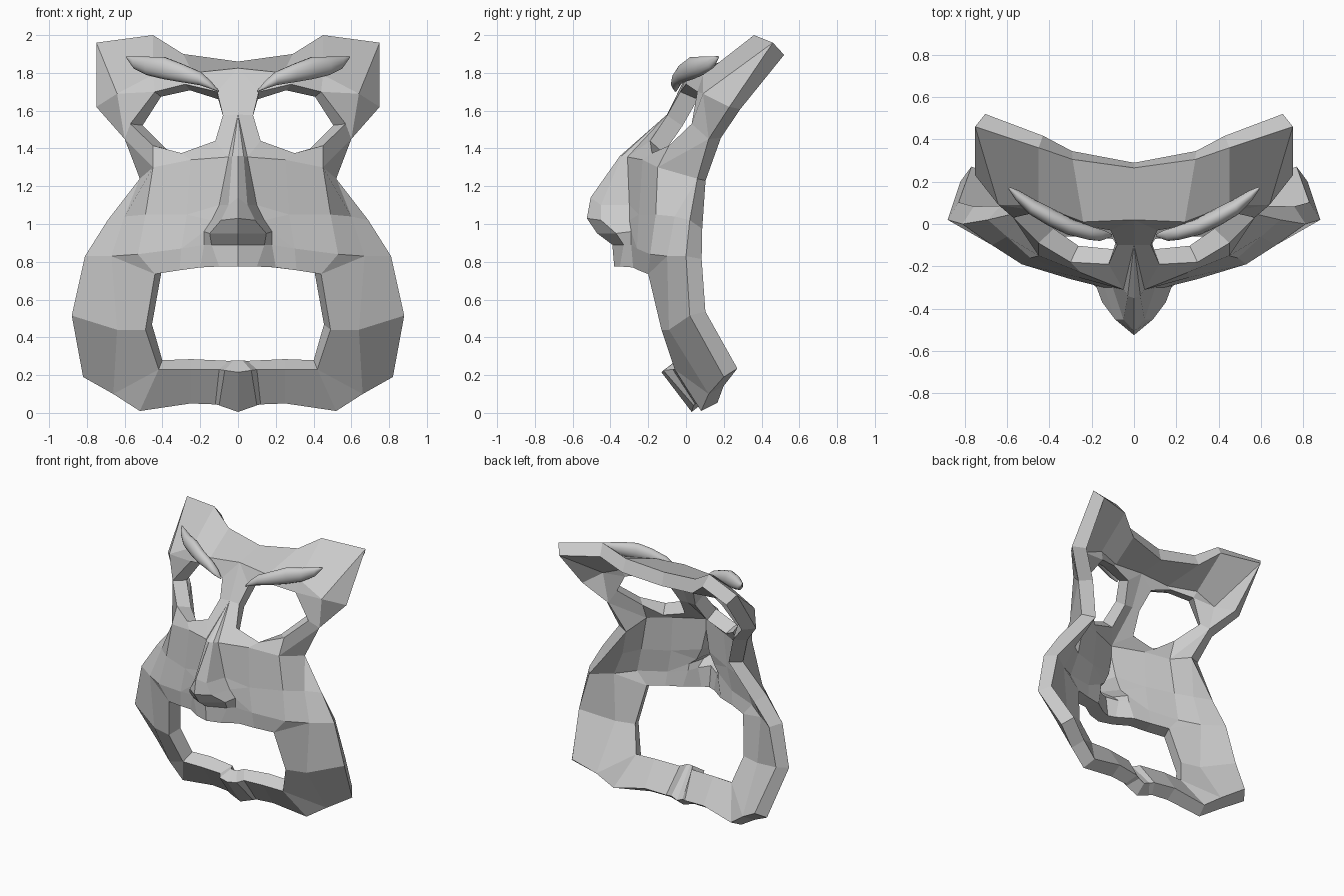
import bpy, bmesh, math
from mathutils import Vector

if "Cube" in bpy.data.objects:
    bpy.data.objects.remove(bpy.data.objects["Cube"])

bm = bmesh.new()
cache = {}

def vert(p):
    if p not in cache:
        cache[p] = bm.verts.new(p)
    return cache[p]

def face(*pts):
    # repeated points collapse, so a quad may become a triangle
    vs = list(dict.fromkeys(vert(p) for p in pts))
    if len(vs) > 2 and not bm.faces.get(vs):
        bm.faces.new(vs)

def strip(a, b):
    for i in range(len(a) - 1):
        face(a[i], a[i + 1], b[i + 1], b[i])

# Nose columns, from the ridge to the cheek
ridge = [(0, -.35, 1.36), (0, -.505, 1.14), (0, -.525, 1.03), (0, -.47, .95), (0, -.39, .89)]
nose_edge = [(.03, -.34, 1.36), (.05, -.45, 1.10), (.09, -.45, 1.02), (.15, -.37, .95), (.14, -.33, .89)]
nose_root = [(.05, -.31, 1.355), (.10, -.30, 1.10), (.14, -.30, 1.02), (.18, -.29, .96), (.18, -.29, .89)]

# Cheek columns
def column(a, b, c):
    return [a, b, b, c, c]

cheek_in = column((.25, -.23, 1.34), (.27, -.25, 1.05), (.30, -.26, .87))
cheek_mid = column((.45, -.15, 1.30), (.49, -.16, 1.05), (.53, -.19, .84))
cheek_out = column((.52, .06, 1.24), (.60, -.06, 1.04), (.67, -.10, .83))
cheek_rim = column((.52, .06, 1.24), (.69, .02, 1.02), (.81, 0, .83))
columns = [ridge, nose_edge, nose_root, cheek_in, cheek_mid, cheek_out, cheek_rim]
for a, b in zip(columns, columns[1:]):
    strip(a, b)

# Upper lip
lip = [(0, -.38, .775), (.10, -.35, .775), (.20, -.28, .77), (.31, -.25, .755), (.44, -.20, .735)]
strip([c[-1] for c in columns[:5]], lip)

# Jaw beside the mouth
jaw_in = [lip[-1], (.49, -.13, .44), (.42, -.06, .23)]
jaw_mid = [cheek_out[-1], (.64, -.09, .44), (.66, .12, .10)]
jaw_rim = [cheek_rim[-1], (.88, .02, .515), (.82, .20, .19)]
strip(jaw_in, jaw_mid)
strip(jaw_mid, jaw_rim)
face(lip[-1], cheek_mid[-1], cheek_out[-1])

# Chin with its small central bump
chin_top = [jaw_in[-1], (.25, -.06, .23), (.10, -.07, .23), (.07, -.12, .225), (0, -.13, .215)]
chin_low = [(.52, .08, .01), (.25, .06, .05), (.12, .05, .045), (.10, .04, .04), (0, .03, .005)]
strip(chin_top, chin_low)
face(jaw_in[-1], jaw_mid[-1], chin_low[0])

# Eye opening and the ring of facets around it
eye = [(.08, -.10, 1.575), (.11, -.03, 1.70), (.28, 0, 1.74), (.44, .06, 1.70), (.44, .06, 1.70),
       (.57, .03, 1.53), (.45, -.09, 1.415), (.30, -.18, 1.375), (.12, -.19, 1.44)]
around = [(0, -.10, 1.58), (0, .02, 1.825), (.24, .01, 1.80), (.45, .09, 1.79), (.64, .09, 1.69),
          (.60, .12, 1.45), cheek_mid[0], cheek_in[0], nose_root[0]]
strip(eye + eye[:1], around + around[:1])
face(nose_root[0], nose_edge[0], around[0])
face(nose_edge[0], ridge[0], around[0])
face(around[5], cheek_mid[0], cheek_rim[0])

# Forehead with raised corners
top = [(0, .265, 1.86), (.29, .305, 1.90), (.45, .36, 2.0), (.75, .46, 1.96)]
temple = (.75, .23, 1.62)
strip(top, around[1:5])
face(top[3], temple, around[4])
face(temple, around[5], around[4])

bmesh.ops.recalc_face_normals(bm, faces=bm.faces)
if sum(f.normal.y * f.calc_area() for f in bm.faces) > 0:
    bmesh.ops.reverse_faces(bm, faces=bm.faces)

def make_object(name, bm):
    mesh = bpy.data.meshes.new(name)
    bm.to_mesh(mesh)
    bm.free()
    ob = bpy.data.objects.new(name, mesh)
    bpy.context.collection.objects.link(ob)
    ob.modifiers.new("mirror", 'MIRROR').use_clip = True
    return ob

mask = make_object("mask", bm)
shell = mask.modifiers.new("thickness", 'SOLIDIFY')
shell.thickness = .10
shell.offset = -1

# Eyebrow: smooth loft; each station is x, y, z, half depth, half height
stations = [(.105, -.055, 1.705, .006, .005), (.15, -.055, 1.74, .025, .022), (.20, -.045, 1.77, .03, .036),
            (.30, -.015, 1.80, .035, .05), (.39, .03, 1.825, .038, .06), (.48, .08, 1.837, .034, .05),
            (.55, .135, 1.855, .022, .033), (.59, .17, 1.883, .005, .006)]
bm = bmesh.new()
sides = 14
rings = []
for x, y, z, d, h in stations:
    ring = []
    for i in range(sides):
        a = 2 * math.pi * i / sides
        ring.append(bm.verts.new(Vector((x - .4 * d * math.cos(a), y + d * math.cos(a), z + h * math.sin(a)))))
    rings.append(ring)
for a, b in zip(rings, rings[1:]):
    for i in range(sides):
        j = (i + 1) % sides
        bm.faces.new((a[i], a[j], b[j], b[i]))
bm.faces.new(rings[0])
bm.faces.new(rings[-1])
bmesh.ops.recalc_face_normals(bm, faces=bm.faces)
brow = make_object("eyebrows", bm)
bpy.context.view_layer.objects.active = brow
brow.select_set(True)
bpy.ops.object.shade_smooth_by_angle(angle=math.radians(50))
